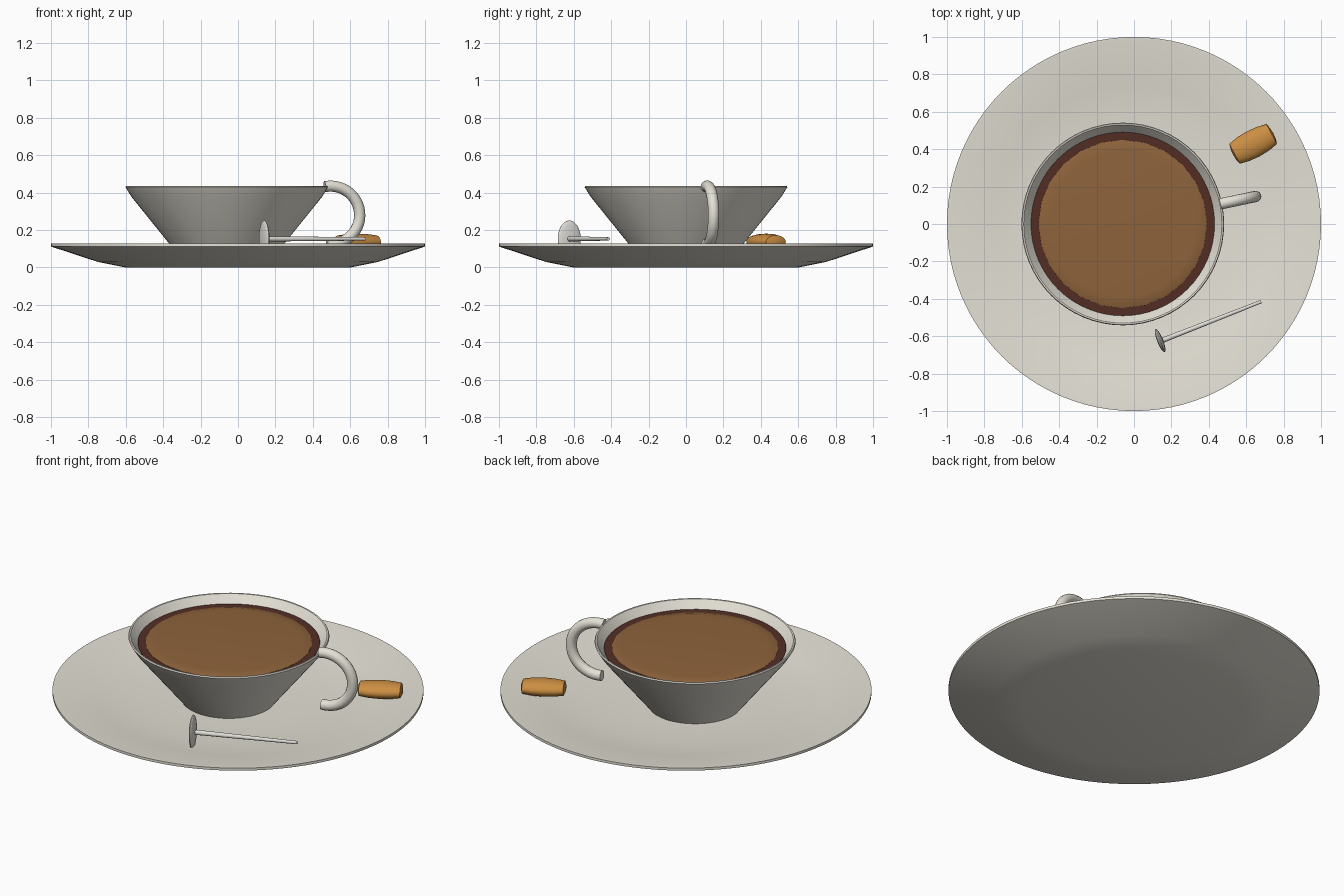
import bpy, bmesh, math
from mathutils import Matrix, Vector

cube = bpy.data.objects.get("Cube")
if cube:
    bpy.data.objects.remove(cube, do_unlink=True)


def material(name, rgb):
    m = bpy.data.materials.new(name)
    m.use_nodes = True
    color = (*rgb, 1)
    m.diffuse_color = color
    bsdf = next(n for n in m.node_tree.nodes if n.type == 'BSDF_PRINCIPLED')
    bsdf.inputs["Base Color"].default_value = color
    return m


porcelain = material("cream porcelain", (0.78, 0.75, 0.67))
steel = material("pale steel", (0.74, 0.73, 0.69))
coffee = material("dark coffee", (0.085, 0.027, 0.018))
foam_brown = material("milky brown", (0.27, 0.125, 0.044))
biscuit_gold = material("golden biscuit", (0.60, 0.27, 0.055))


def finish(obj, mat, angle=35):
    obj.data.materials.append(mat)
    bpy.ops.object.select_all(action='DESELECT')
    obj.select_set(True)
    bpy.context.view_layer.objects.active = obj
    bpy.ops.object.shade_smooth_by_angle(angle=math.radians(angle))
    return obj


def lathe(name, profile, mat, location=(0, 0, 0), steps=64, angle=35):
    """Revolve (radius, height) points about the z axis."""
    bm = bmesh.new()
    verts = [bm.verts.new((r, 0, z)) for r, z in profile]
    edges = [bm.edges.new(pair) for pair in zip(verts, verts[1:])]
    bmesh.ops.spin(bm, geom=verts + edges, cent=(0, 0, 0), axis=(0, 0, 1),
                   angle=math.tau, steps=steps)
    bmesh.ops.remove_doubles(bm, verts=bm.verts, dist=0.0001)
    bmesh.ops.recalc_face_normals(bm, faces=bm.faces)
    mesh = bpy.data.meshes.new(name)
    bm.to_mesh(mesh)
    bm.free()
    obj = bpy.data.objects.new(name, mesh)
    bpy.context.collection.objects.link(obj)
    obj.location = location
    return finish(obj, mat, angle)


# Saucer: a shallow dish with a thin rim
lathe("saucer", [(0, 0), (0.6, 0), (0.75, 0.03), (1, 0.112), (1, 0.127),
                 (0.985, 0.127), (0.75, 0.085), (0.55, 0.064),
                 (0.3, 0.058), (0, 0.058)], porcelain, steps=96)

# Cup: flared wall with a thin lip
cup_at = (-0.06, 0, 0)
lathe("cup", [(0, 0.055), (0.25, 0.055), (0.31, 0.13), (0.51, 0.378),
              (0.542, 0.43), (0.538, 0.437), (0.53, 0.436),
              (0.49, 0.385), (0.29, 0.13), (0, 0.1)], porcelain, cup_at)

# Coffee surface and the soft-edged foam on top
lathe("coffee", [(0, 0.37), (0.48, 0.37), (0.491, 0.393), (0, 0.393)],
      coffee, cup_at)
lathe("foam", [(0, 0.385), (0.452, 0.385), (0.45, 0.394), (0.43, 0.4),
               (0.39, 0.403), (0, 0.404)], foam_brown, cup_at,
      steps=24, angle=60)

# Cup handle: a bent tube, just over half a ring
curve = bpy.data.curves.new("cup_handle", 'CURVE')
curve.dimensions = '3D'
curve.bevel_depth = 0.03
curve.bevel_resolution = 5
curve.use_fill_caps = True
count = 28
spline = curve.splines.new('POLY')
spline.points.add(count - 1)
for i, point in enumerate(spline.points):
    a = math.radians(101 - 198 * i / (count - 1))
    point.co = (0.03 + 0.16 * math.cos(a), 0, 0.155 * math.sin(a), 1)
spline.use_smooth = True
handle = bpy.data.objects.new("cup_handle", curve)
bpy.context.collection.objects.link(handle)
handle.location = (0.465, 0.108, 0.28)
handle.rotation_euler.z = math.radians(12)
curve.materials.append(porcelain)

# Spoon: upright oval bowl and a thin tapered handle
start, end = Vector((0.145, -0.625, 0.153)), Vector((0.68, -0.415, 0.153))
direction = end - start
heading = math.atan2(direction.y, direction.x)
bpy.ops.mesh.primitive_uv_sphere_add(segments=32, ring_count=20, radius=1,
                                     location=(0.14, -0.624, 0.153))
bowl = bpy.context.object
bowl.name = "spoon_bowl"
bowl.scale = (0.016, 0.066, 0.098)
bowl.rotation_euler.z = heading
finish(bowl, steel, 60)
bpy.ops.mesh.primitive_cone_add(vertices=16, radius1=0.014, radius2=0.009,
                                depth=direction.length,
                                location=(start + end) / 2)
shaft = bpy.context.object
shaft.name = "spoon_handle"
shaft.rotation_euler = direction.to_track_quat('Z', 'Y').to_euler()
finish(shaft, steel)

# Biscuit: a flattened barrel lying on the saucer
biscuit = lathe("biscuit", [(0, -0.122), (0.03, -0.12), (0.06, -0.112),
                            (0.071, -0.06), (0.075, 0), (0.071, 0.06),
                            (0.06, 0.112), (0.03, 0.12), (0, 0.122)],
                biscuit_gold, steps=32)
biscuit.data.transform(Matrix.Rotation(math.radians(90), 4, 'Y'))
biscuit.scale.z = 0.6
biscuit.rotation_euler.z = math.radians(28)
biscuit.location = (0.637, 0.428, 0.136)
